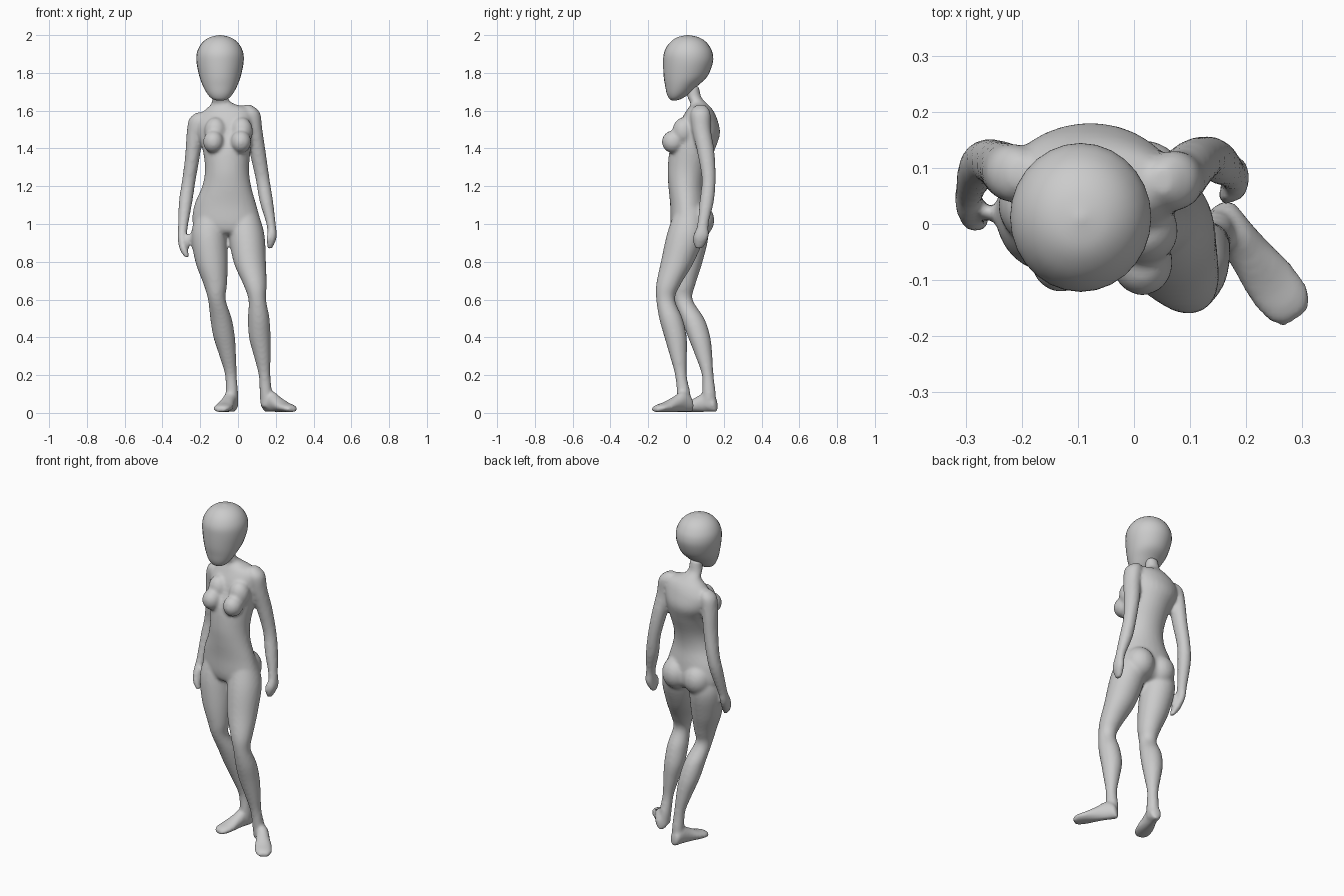
import bpy, bmesh, math
from mathutils import Vector, Matrix


def spline(rows, n=5):
    """Catmull-Rom through rows of numbers."""
    out = []
    for i in range(len(rows) - 1):
        p = [rows[max(0, min(len(rows) - 1, i + k))] for k in (-1, 0, 1, 2)]
        for s in range(n):
            t = s / n
            out.append([0.5 * (2 * b + (c - a) * t + (2 * a - 5 * b + 4 * c - d) * t * t
                               + (3 * b - a - 3 * c + d) * t ** 3) for a, b, c, d in zip(*p)])
    return out + [list(rows[-1])]


def skin(bm, rings):
    """Closed tube through (centre, u, v) rings."""
    n = 28
    loops = []
    for c, u, v in rings:
        loops.append([bm.verts.new(c + u * math.cos(2 * math.pi * k / n) + v * math.sin(2 * math.pi * k / n))
                      for k in range(n)])
    for a, b in zip(loops, loops[1:]):
        for k in range(n):
            bm.faces.new((a[k], a[(k + 1) % n], b[(k + 1) % n], b[k]))
    bm.faces.new(loops[0][::-1])
    bm.faces.new(loops[-1])


def loft(bm, rows, yaw=0.0):
    """Horizontal rings: x, y, z, rx, ry and optional sideways slope."""
    rings = []
    for r in spline(rows):
        slope = r[5] if len(r) > 5 else 0
        rx, ry = max(r[3], 0.003), max(r[4], 0.003)
        u = Vector((math.cos(yaw), math.sin(yaw), slope)) * rx
        v = Vector((-math.sin(yaw), math.cos(yaw), 0)) * ry
        rings.append((Vector(r[:3]), u, v))
    skin(bm, rings)


def blob(bm, loc, size, yaw=0.0):
    m = Matrix.Translation(loc) @ Matrix.Rotation(yaw, 4, 'Z') @ Matrix.Diagonal((*size, 1))
    bmesh.ops.create_uvsphere(bm, u_segments=24, v_segments=16, radius=1, matrix=m)


def foot(bm, heel, toe):
    d = Vector((toe[0] - heel[0], toe[1] - heel[1], 0))
    side = Vector((-d.y, d.x, 0)).normalized()
    shape = [(0, .018, .045), (.06, .033, .085), (.25, .035, .11), (.45, .04, .085),
             (.7, .049, .055), (.9, .045, .04), (1, .028, .028)]
    rings = []
    for t, w, h in spline(shape):
        c = Vector((heel[0], heel[1], 0.004 + h / 2)) + d * t
        rings.append((c, side * w, Vector((0, 0, h / 2))))
    skin(bm, rings)


def finish(name, bm):
    bmesh.ops.recalc_face_normals(bm, faces=bm.faces)
    me = bpy.data.meshes.new(name)
    bm.to_mesh(me)
    bm.free()
    me.polygons.foreach_set("use_smooth", [True] * len(me.polygons))
    ob = bpy.data.objects.new(name, me)
    bpy.context.collection.objects.link(ob)
    return ob


body = bmesh.new()

# Torso and neck
loft(body, [(-.095, .035, 1.73, .036, .034, 0), (-.095, .045, 1.67, .042, .037, 0),
            (-.085, .07, 1.635, .06, .045, .05), (-.07, .075, 1.6, .125, .07, .12),
            (-.072, .072, 1.55, .155, .095, .12), (-.07, .065, 1.48, .145, .115, .08),
            (-.06, .035, 1.4, .128, .12, .04), (-.058, .008, 1.29, .117, .105, 0),
            (-.06, .003, 1.2, .13, .096, 0), (-.067, .015, 1.1, .165, .098, 0),
            (-.06, .02, 1.0, .18, .1, 0), (-.05, .015, .955, .13, .08, 0),
            (-.047, .015, .94, .06, .04, 0)], yaw=-.1)

# Breasts and buttocks
for x, y in ((-.13, -.062), (.015, -.068)):
    blob(body, (x, y, 1.435), (.055, .06, .06))
    blob(body, (x * .95 + .005, -.012, 1.49), (.06, .06, .075))
for x, y in ((-.13, .06), (.015, .06)):
    blob(body, (x, y, 1.02), (.085, .09, .095))

# Legs: shared heights and radii, separate centre lines
leg = [(1.08, .07, .07), (.95, .094, .1), (.8, .086, .088), (.68, .062, .065), (.6, .047, .05),
       (.5, .057, .062), (.4, .057, .059), (.3, .044, .045), (.2, .031, .031), (.1, .033, .036), (.03, .03, .034)]
left_line = [(-.14, .025), (-.153, .02), (-.14, 0), (-.12, -.015), (-.112, -.015), (-.09, .035),
             (-.073, .07), (-.054, .095), (-.038, .115), (-.032, .122), (-.032, .122)]
right_line = [(.03, .015), (.045, 0), (.062, -.045), (.09, -.093), (.102, -.108), (.11, -.08),
              (.115, -.055), (.128, -.04), (.14, -.027), (.148, -.012), (.15, -.008)]
for line in (left_line, right_line):
    loft(body, [(x, y, *r) for (x, y), r in zip(line, leg)])

# Feet
foot(body, (-.025, .165), (-.095, -.06))
foot(body, (.143, .03), (.292, -.167))

# Arms with mitten hands
loft(body, [(-.2, .09, 1.59, .02, .025), (-.213, .09, 1.555, .046, .05), (-.228, .095, 1.48, .044, .05),
            (-.242, .105, 1.35, .039, .045), (-.262, .113, 1.22, .036, .039), (-.277, .1, 1.12, .036, .038),
            (-.292, .062, .98, .026, .029), (-.295, .04, .92, .024, .038), (-.285, .015, .86, .022, .03),
            (-.268, 0, .82, .01, .012)])
loft(body, [(.05, .078, 1.63, .02, .025), (.068, .077, 1.59, .048, .052), (.082, .082, 1.5, .047, .05),
            (.104, .105, 1.38, .043, .046), (.13, .12, 1.24, .037, .037), (.15, .11, 1.12, .036, .038),
            (.175, .09, 1.0, .025, .03), (.18, .08, .93, .025, .04), (.167, .068, .87, .014, .02)])
# Thumbs
blob(body, (-.265, .02, .91), (.013, .015, .042))
blob(body, (.163, .05, .92), (.013, .015, .04))

figure = finish("body", body)
remesh = figure.modifiers.new("blend_parts", 'REMESH')
remesh.mode = 'VOXEL'
remesh.voxel_size = 0.009
remesh.use_smooth_shade = True
smooth = figure.modifiers.new("soften_joints", 'SMOOTH')
smooth.factor = 0.5
smooth.iterations = 8

# Head
head = bmesh.new()
loft(head, [(-.095, cy, z, rx, ry) for z, cy, rx, ry in (
    (1.655, -.062, .02, .015), (1.665, -.055, .045, .035), (1.69, -.042, .068, .06), (1.73, -.025, .09, .085),
    (1.78, -.003, .109, .115), (1.85, .01, .124, .131), (1.9, .012, .124, .13), (1.94, .012, .109, .113),
    (1.97, .012, .084, .087), (1.99, .01, .05, .052), (2.0, .01, .005, .005))])
finish("head", head)
